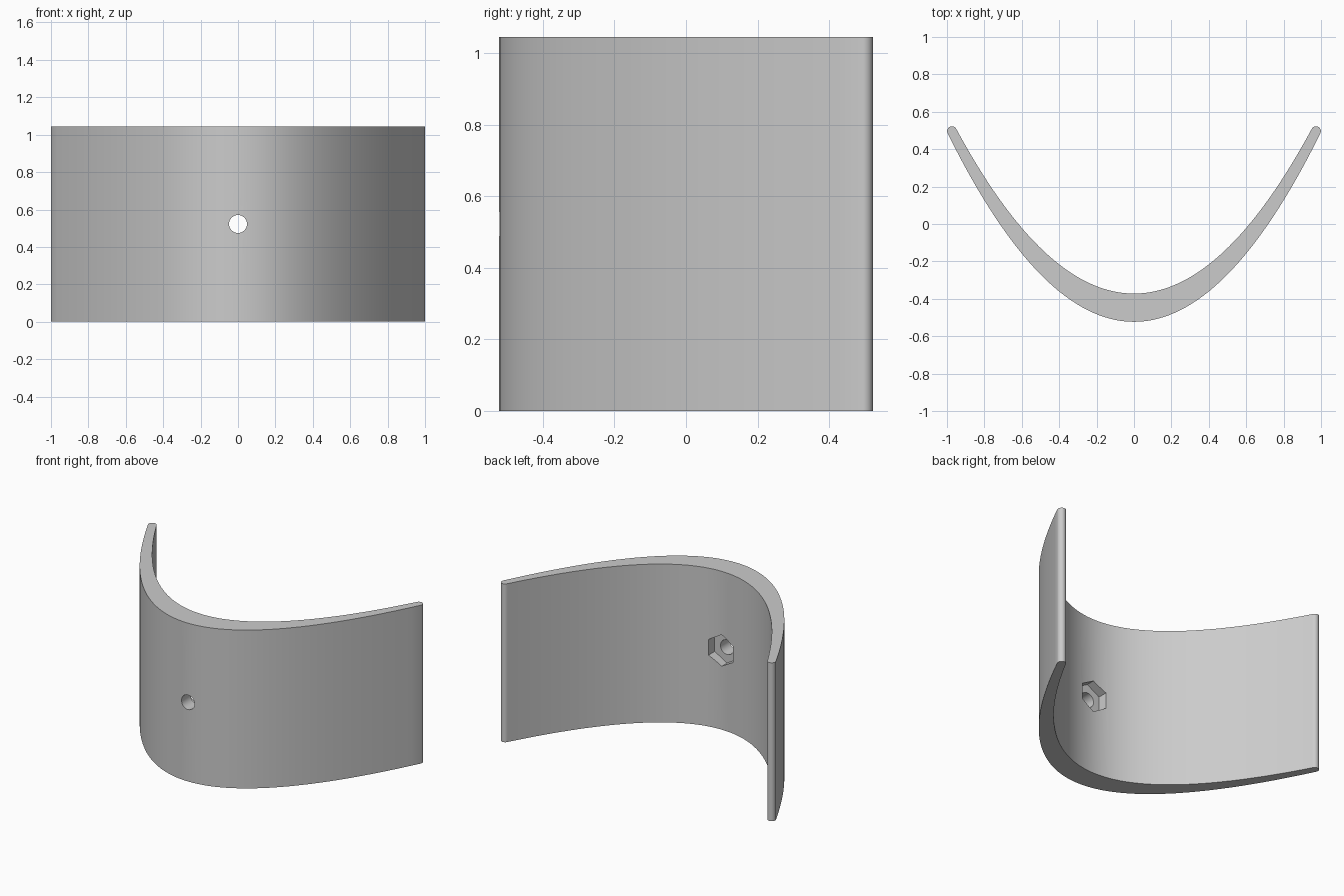
import bpy, bmesh, math
from mathutils import Vector

HEIGHT = 1.045
MID_Z = HEIGHT / 2

cube = bpy.data.objects.get("Cube")
if cube:
    bpy.data.objects.remove(cube, do_unlink=True)

grey = bpy.data.materials.new("light_grey")
grey.use_nodes = True
colour = (0.6, 0.6, 0.6, 1)
grey.diffuse_color = colour
grey.node_tree.nodes["Principled BSDF"].inputs["Base Color"].default_value = colour


def prism(name, points, extrusion):
    """Closed solid made by extruding a planar outline."""
    bm = bmesh.new()
    face = bm.faces.new([bm.verts.new(p) for p in points])
    result = bmesh.ops.extrude_face_region(bm, geom=[face], use_keep_orig=True)
    moved = [g for g in result["geom"] if isinstance(g, bmesh.types.BMVert)]
    bmesh.ops.translate(bm, verts=moved, vec=extrusion)
    bmesh.ops.recalc_face_normals(bm, faces=bm.faces)
    mesh = bpy.data.meshes.new(name)
    bm.to_mesh(mesh)
    bm.free()
    mesh.materials.append(grey)
    obj = bpy.data.objects.new(name, mesh)
    bpy.context.collection.objects.link(obj)
    return obj


def parabola(base, rise, half_width, steps=64):
    xs = [half_width * (2 * i / steps - 1) for i in range(steps + 1)]
    return [Vector((x, base + rise * x * x, 0)) for x in xs]


def round_tip(start, end, steps=10):
    """Half circle turning anticlockwise from start to end."""
    centre, arm = (start + end) / 2, (start - end) / 2
    side = Vector((-arm.y, arm.x, 0))
    angles = [math.pi * i / steps for i in range(1, steps)]
    return [centre + arm * math.cos(a) + side * math.sin(a) for a in angles]


def ring(radius, sides, y):
    """Outline in the xz plane with a point at the top."""
    angles = [math.tau * i / sides for i in range(sides)]
    return [Vector((radius * math.sin(a), y, MID_Z + radius * math.cos(a)))
            for a in angles]


# Curved wall: two parabolas joined by rounded tips
outer = parabola(-0.523, 1.015, 0.998)
inner = parabola(-0.372, 0.975, 0.948)[::-1]
outline = (outer + round_tip(outer[-1], inner[0])
           + inner + round_tip(inner[-1], outer[0]))
wall = prism("curved_wall", outline, (0, 0, HEIGHT))

# Bolt hole through the wall and hexagonal nut pocket on the inside
cutters = [
    prism("bolt_hole_cutter", ring(0.048, 32, -0.7), (0, 0.5, 0)),
    prism("nut_pocket_cutter", ring(0.104, 6, -0.428), (0, 0.2, 0)),
]
bpy.context.view_layer.objects.active = wall
for cutter in cutters:
    cutter.hide_render = True
    cut = wall.modifiers.new(cutter.name, "BOOLEAN")
    cut.operation = "DIFFERENCE"
    cut.solver = "EXACT"
    cut.object = cutter
    bpy.ops.object.modifier_apply(modifier=cut.name)
    bpy.data.objects.remove(cutter, do_unlink=True)

bpy.ops.object.select_all(action="DESELECT")
wall.select_set(True)
bpy.ops.object.shade_smooth_by_angle(angle=math.radians(30))
